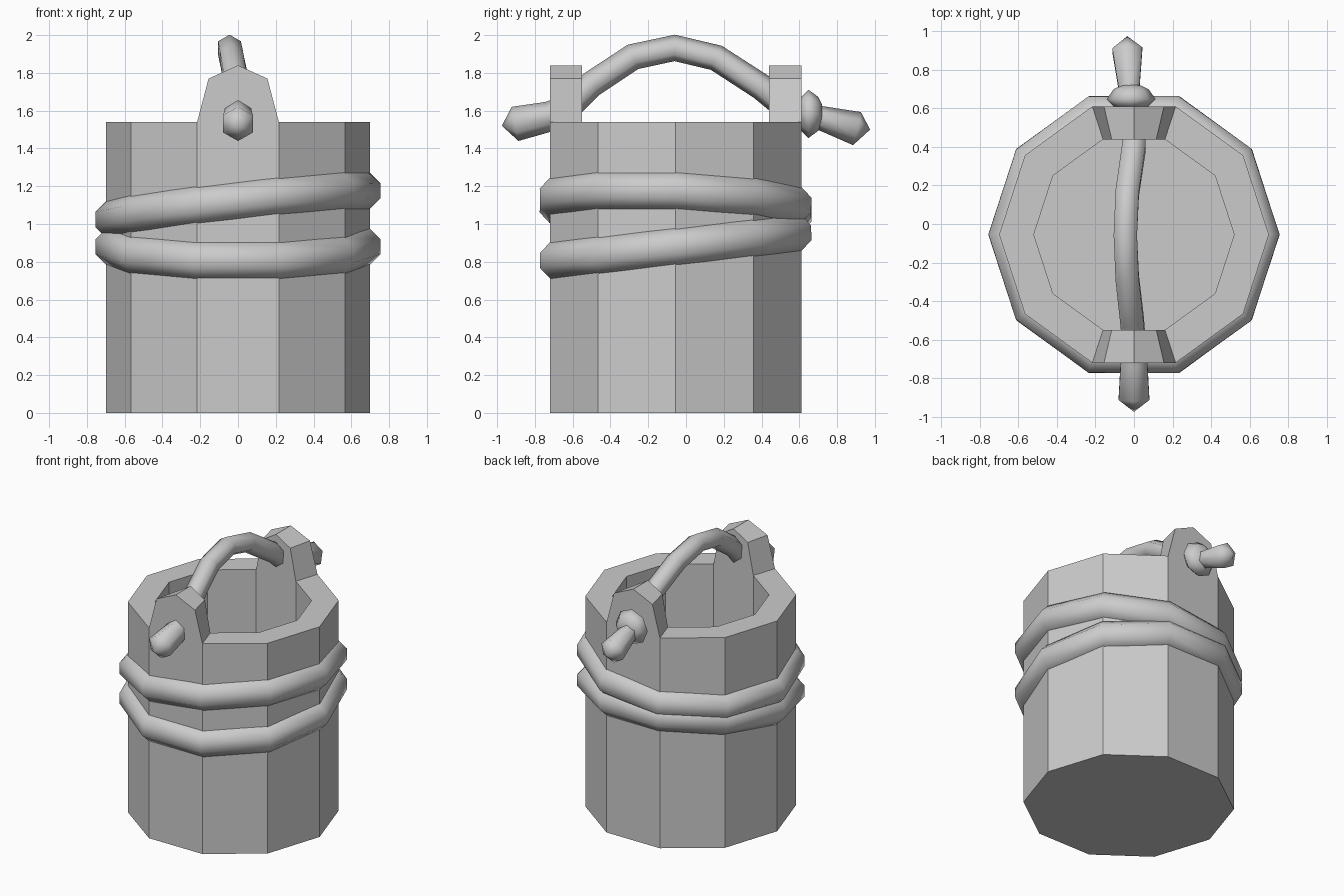
import bpy, bmesh, math
from mathutils import Vector

cube = bpy.data.objects.get("Cube")
if cube:
    bpy.data.objects.remove(cube, do_unlink=True)

CY = -0.055          # bucket axis offset in y
SIDES = 10
R_OUT, R_IN = 0.70, 0.52
RIM, FLOOR = 1.54, 0.15

grey = bpy.data.materials.new("plain_grey")
grey.use_nodes = True
grey.diffuse_color = (0.6, 0.6, 0.6, 1)
grey.node_tree.nodes["Principled BSDF"].inputs["Base Color"].default_value = (0.6, 0.6, 0.6, 1)


def finish(name, bm, smooth=False):
    bmesh.ops.remove_doubles(bm, verts=bm.verts, dist=0.0005)
    bmesh.ops.recalc_face_normals(bm, faces=bm.faces)
    for f in bm.faces:
        f.smooth = smooth
    mesh = bpy.data.meshes.new(name)
    bm.to_mesh(mesh)
    bm.free()
    mesh.materials.append(grey)
    obj = bpy.data.objects.new(name, mesh)
    bpy.context.collection.objects.link(obj)
    return obj


def bridge(bm, a, b):
    n = len(a)
    for i in range(n):
        j = (i + 1) % n
        bm.faces.new((a[i], a[j], b[j], b[i]))


def sweep(name, points, radii, ref, sides, phase=0.0, closed=False):
    """Sweep a polygon along a path; ref sets the direction of its first axis."""
    bm = bmesh.new()
    pts = [Vector(p) for p in points]
    n = len(pts)
    loops = []
    for i, p in enumerate(pts):
        before = pts[i - 1] if closed or i else p
        after = pts[(i + 1) % n] if closed or i < n - 1 else p
        t = (after - before).normalized()
        a = (ref - t * ref.dot(t)).normalized()
        b = t.cross(a)
        angles = [phase + math.tau * k / sides for k in range(sides)]
        loops.append([bm.verts.new(p + radii[i] * (a * math.cos(w) + b * math.sin(w)))
                      for w in angles])
    for i in range(n if closed else n - 1):
        bridge(bm, loops[i], loops[(i + 1) % n])
    return finish(name, bm, smooth=True)


def decagon(radius):
    return [(radius * math.cos(math.tau * k / SIDES),
             radius * math.sin(math.tau * k / SIDES)) for k in range(SIDES)]


# Bucket: hollow ten-sided tub
bm = bmesh.new()
loops = [[bm.verts.new((x, y + CY, z)) for x, y in decagon(r)]
         for r, z in ((R_OUT, 0), (R_OUT, RIM), (R_IN, RIM), (R_IN, FLOOR))]
for a, b in zip(loops, loops[1:]):
    bridge(bm, a, b)
bm.faces.new(loops[0])
bm.faces.new(loops[-1])
finish("bucket", bm)

# Handle lugs: gabled blocks that narrow towards the bucket axis
half, apothem = math.sin(math.pi / SIDES), math.cos(math.pi / SIDES)
outline = ((-1, RIM), (-0.72, 1.77), (0, 1.84), (0.72, 1.77), (1, RIM))
for name, side in (("front_lug", -1), ("back_lug", 1)):
    bm = bmesh.new()
    outer, inner = [[bm.verts.new((u * half * r, CY + side * apothem * r, z))
                     for u, z in outline] for r in (R_OUT, R_IN)]
    bridge(bm, outer, inner)
    bm.faces.new(outer)
    bm.faces.new(inner)
    finish(name, bm)

# Rope bands: two tilted rings around the tub
for name, height, tilt_x, tilt_y in (("lower_rope", 0.88, 0, 0.117),
                                     ("upper_rope", 1.10, 0.115, -0.039)):
    path = [(x, y + CY, height + tilt_x * x + tilt_y * y) for x, y in decagon(0.659)]
    sweep(name, path, [0.104] * SIDES, Vector((0, 0, 1)), 8, math.pi / 8, closed=True)

# Handle: arched rope with flared, pointed ends (x, y, z, radius)
handle = ((0, -0.975, 1.52, 0), (0, -0.905, 1.53, 0.092), (0, -0.72, 1.57, 0.08),
          (0, -0.62, 1.62, 0.07), (-0.01, -0.5, 1.74, 0.07), (-0.035, -0.28, 1.885, 0.07),
          (-0.045, -0.06, 1.932, 0.07), (-0.035, 0.16, 1.88, 0.07),
          (0, 0.40, 1.725, 0.07), (0, 0.53, 1.61, 0.065), (-0.025, 0.70, 1.565, 0.062),
          (-0.035, 0.905, 1.505, 0.09), (-0.035, 0.975, 1.50, 0))
sweep("handle", [h[:3] for h in handle], [h[3] for h in handle],
      Vector((1, 0, 0)), 6, math.pi / 6)

# Knot on the back end of the handle
knot = ((0.60, 0), (0.605, 0.085), (0.648, 0.128), (0.70, 0.09), (0.72, 0.05), (0.722, 0))
sweep("handle_knot", [(-0.015, y, 1.583) for y, r in knot], [r for y, r in knot],
      Vector((1, 0, 0)), 8)
